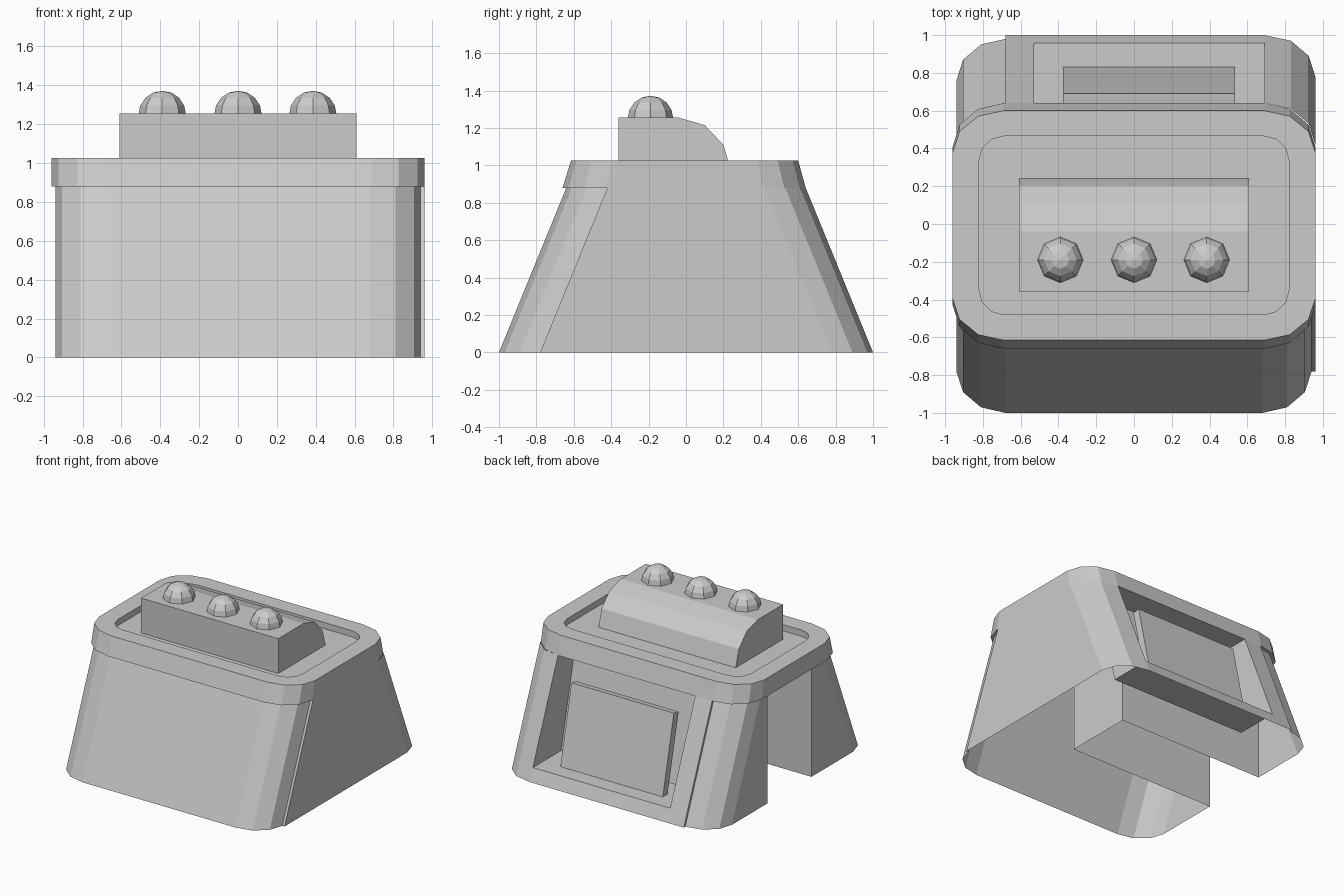
import bpy, bmesh
from math import sin, cos, radians, pi

if "Cube" in bpy.data.objects:
    bpy.data.objects.remove(bpy.data.objects["Cube"])


def make(name, verts, faces):
    bm = bmesh.new()
    vs = [bm.verts.new(v) for v in verts]
    for f in faces:
        bm.faces.new([vs[i] for i in f])
    bmesh.ops.recalc_face_normals(bm, faces=bm.faces)
    me = bpy.data.meshes.new(name)
    bm.to_mesh(me)
    bm.free()
    ob = bpy.data.objects.new(name, me)
    bpy.context.collection.objects.link(ob)
    return ob


def arc(cx, cy, rx, ry, a0):
    """Quarter corner in three flat steps."""
    return [(cx + rx * cos(radians(a0 + 30 * i)), cy + ry * sin(radians(a0 + 30 * i)))
            for i in range(4)]


def rounded(x, y0, y1, rx, ry):
    """Rectangle outline with faceted corners."""
    return (arc(x - rx, y1 - ry, rx, ry, 0) + arc(rx - x, y1 - ry, rx, ry, 90)
            + arc(rx - x, y0 + ry, rx, ry, 180) + arc(x - rx, y0 + ry, rx, ry, 270))


def loft(name, rings, skip=(), cap=False):
    """Join closed outlines [(z, points)], leaving out (level, segment) quads."""
    n = len(rings[0][1])
    verts = [(x, y, z) for z, pts in rings for x, y in pts]
    faces = []
    for r in range(len(rings) - 1):
        for i in range(n):
            if (r, i) not in skip:
                j = (i + 1) % n
                faces.append((r*n + i, r*n + j, (r+1)*n + j, (r+1)*n + i))
    if cap:
        faces.append([(len(rings) - 1) * n + i for i in range(n)])
    return make(name, verts, faces)


def prism(name, profile, x0, x1):
    """Extrude a (y, z) profile along x."""
    n = len(profile)
    verts = [(x, y, z) for x in (x0, x1) for y, z in profile]
    faces = [list(range(n)), list(range(n, 2 * n))]
    faces += [(i, (i + 1) % n, n + (i + 1) % n, n + i) for i in range(n)]
    return make(name, verts, faces)


# Hollow sloping body: raised layer on right and back, thinner wall elsewhere
SLOT_Y = (-0.25, 0.31)
POCKET_X = (-0.53, 0.69)
Z_RIM = 0.88


def wall(z):
    out = 1 - 0.409 * z
    inner = out - 0.02
    pts = [(0.96, 0.22 - out)] + arc(0.70, out - 0.22, 0.26, 0.22, 0)
    pts[-1] = (POCKET_X[1], out)
    pts += [(POCKET_X[0], out), (-0.68, out)]
    pts += arc(-0.68, inner - 0.22, 0.26, 0.22, 90)
    pts += [(-0.94, SLOT_Y[1]), (-0.94, SLOT_Y[0])]
    pts += arc(-0.68, 0.22 - out, 0.26, 0.22, 180)
    pts += arc(0.68, 0.22 - out, 0.26, 0.22, 270)
    return z, pts


loft("body_wall", [wall(0), wall(0.1), wall(Z_RIM)], skip={(1, 4), (0, 11), (1, 11)})

# Top rim with underside lip and shallow sunken panel
loft("top_rim", [
    (Z_RIM, rounded(0.92, -0.60, 0.60, 0.25, 0.21)),
    (Z_RIM, rounded(0.96, -0.66, 0.64, 0.27, 0.23)),
    (1.025, rounded(0.96, -0.615, 0.60, 0.27, 0.22)),
    (1.025, rounded(0.82, -0.48, 0.465, 0.13, 0.13)),
    (0.975, rounded(0.82, -0.48, 0.465, 0.13, 0.13)),
], cap=True)

# Blind slot entering from the left, open below and at the left
s0, s1 = SLOT_Y
make("side_slot",
     [(x, y, z) for x in (-0.94, 0.37) for y in (s0, s1) for z in (0, Z_RIM)],
     [(0, 1, 5, 4), (2, 3, 7, 6), (4, 5, 7, 6), (1, 3, 7, 5)])

# Pocket in the back wall, open towards the back
make("back_pocket",
     [(x, y, z) for x in POCKET_X
      for y, z in ((0.959, 0.1), (0.64, Z_RIM), (0.42, Z_RIM), (0.60, 0.1))],
     [(0, 1, 2, 3), (4, 5, 6, 7), (0, 3, 7, 4), (1, 2, 6, 5), (2, 3, 7, 6)])

# Tilted plate standing in the pocket
prism("back_plate", [(0.83, 0.1), (0.69, 0.72), (0.63, 0.71), (0.77, 0.1)], -0.375, 0.535)

# Raised block with a rounded back edge
prism("top_block", [(-0.36, 0.975), (-0.36, 1.255), (-0.04, 1.255), (0.10, 1.215),
                    (0.20, 1.11), (0.24, 0.975)], -0.61, 0.61)

# Three low-poly dome buttons
R = 0.122
for k, cx in enumerate((-0.39, 0, 0.385)):
    rings = [(1.25 + R * sin(t), [(cx + R * cos(t) * cos(i * pi / 4),
                                   -0.19 + R * cos(t) * sin(i * pi / 4)) for i in range(8)])
             for t in (0, pi / 8, pi / 4, 3 * pi / 8)]
    dome = loft(f"dome_button_{k + 1}", rings)
    bm = bmesh.new()
    bm.from_mesh(dome.data)
    top = bm.verts.new((cx, -0.19, 1.25 + R))
    for e in [e for e in bm.edges if e.is_boundary and e.verts[0].co.z > 1.3]:
        bm.faces.new((e.verts[0], e.verts[1], top))
    bmesh.ops.recalc_face_normals(bm, faces=bm.faces)
    bm.to_mesh(dome.data)
    bm.free()
